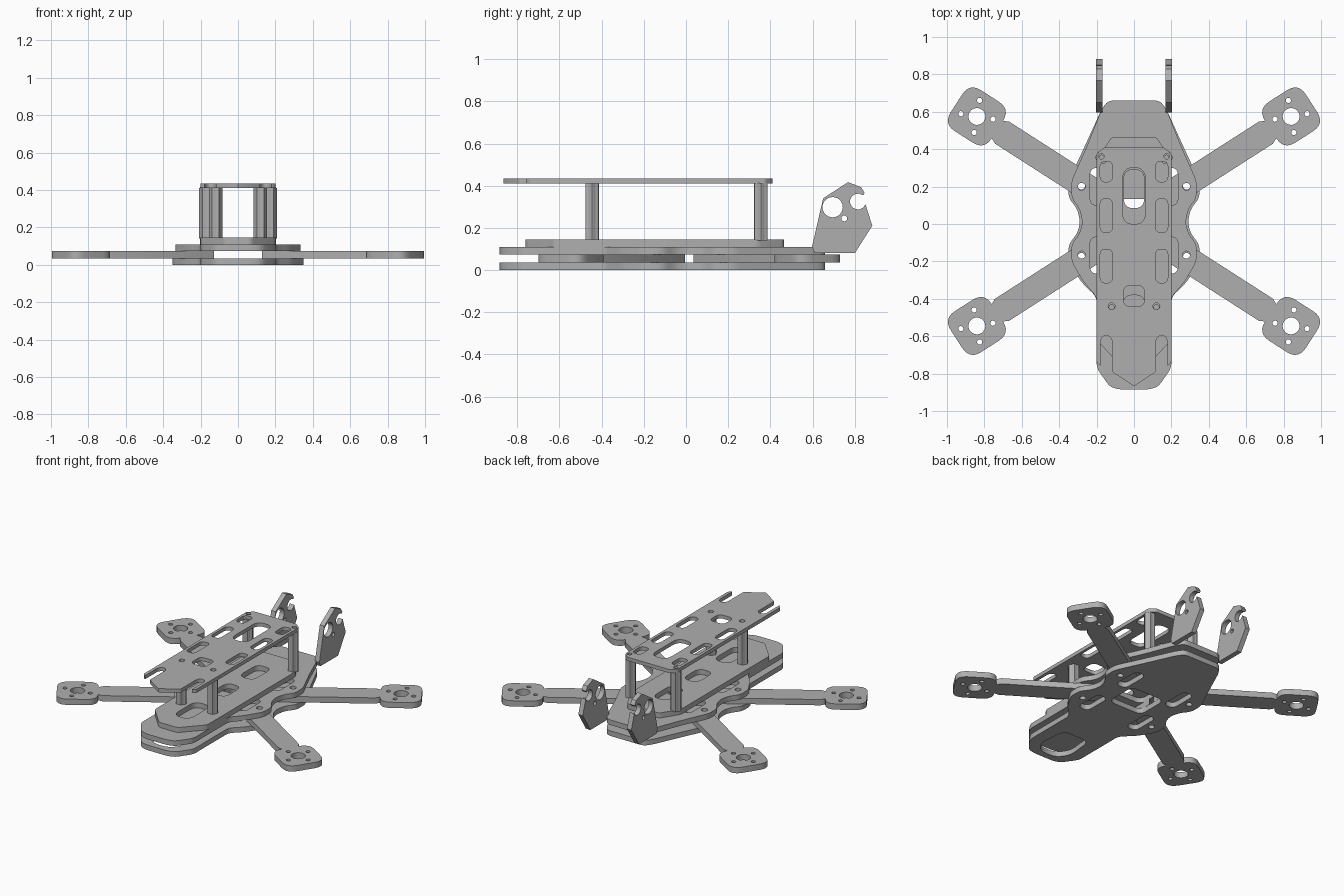
import bpy, bmesh, math
from mathutils import Vector, Matrix

cube = bpy.data.objects.get("Cube")
if cube:
    bpy.data.objects.remove(cube, do_unlink=True)

grey = bpy.data.materials.new("carbon_grey")
grey.use_nodes = True
colour = (0.43, 0.43, 0.43, 1)
grey.diffuse_color = colour
grey.node_tree.nodes["Principled BSDF"].inputs["Base Color"].default_value = colour


def fillet(points, radius, steps=5):
    """Round every corner of a closed outline."""
    out = []
    for i, p in enumerate(points):
        p = Vector(p)
        to_a = Vector(points[i - 1]) - p
        to_b = Vector(points[(i + 1) % len(points)]) - p
        a = p + to_a.normalized() * min(radius, to_a.length * 0.45)
        b = p + to_b.normalized() * min(radius, to_b.length * 0.45)
        for k in range(steps):
            t = k / (steps - 1)
            out.append(a * (1 - t) ** 2 + p * 2 * t * (1 - t) + b * t * t)
    return out


def circle(x, y, r, n=20):
    return [(x + r * math.cos(math.tau * i / n), y + r * math.sin(math.tau * i / n)) for i in range(n)]


def slot(x, y0, y1, width, radius=None):
    h = width / 2
    return fillet([(x - h, y0), (x + h, y0), (x + h, y1), (x - h, y1)], radius or h, 7)


def both_sides(half):
    """Complete a half outline with its mirror across x = 0."""
    return half + [(-x, y) for x, y in reversed(half) if x > 0]


def finish(obj, mesh):
    mesh.materials.clear()
    mesh.materials.append(grey)
    bpy.ops.object.select_all(action="DESELECT")
    obj.select_set(True)
    bpy.context.view_layer.objects.active = obj
    bpy.ops.object.shade_smooth_by_angle(angle=math.radians(30))


def plate(name, loops, z0, z1, matrix=None):
    """Flat sheet: the first loop is the outline, the others are holes."""
    curve = bpy.data.curves.new(name + "_outline", "CURVE")
    curve.dimensions = "2D"
    curve.fill_mode = "BOTH"
    curve.extrude = (z1 - z0) / 2
    for loop in loops:
        spline = curve.splines.new("POLY")
        spline.points.add(len(loop) - 1)
        for point, co in zip(spline.points, loop):
            point.co = (co[0], co[1], 0, 1)
        spline.use_cyclic_u = True
    helper = bpy.data.objects.new(name + "_helper", curve)
    bpy.context.collection.objects.link(helper)
    bpy.context.view_layer.update()
    mesh = bpy.data.meshes.new_from_object(helper.evaluated_get(bpy.context.evaluated_depsgraph_get()))
    bpy.data.objects.remove(helper, do_unlink=True)
    bm = bmesh.new()
    bm.from_mesh(mesh)
    bmesh.ops.remove_doubles(bm, verts=bm.verts, dist=0.0001)
    bmesh.ops.translate(bm, verts=bm.verts, vec=(0, 0, (z0 + z1) / 2))
    if matrix:
        bmesh.ops.transform(bm, matrix=matrix, verts=bm.verts)
    bmesh.ops.recalc_face_normals(bm, faces=bm.faces)
    bm.to_mesh(mesh)
    bm.free()
    mesh.name = name
    obj = bpy.data.objects.new(name, mesh)
    bpy.context.collection.objects.link(obj)
    finish(obj, mesh)
    return obj


# Bottom and middle body plates that clamp the arms
body = both_sides([
    (0.14, 0.66), (0.175, 0.61), (0.25, 0.42), (0.335, 0.23), (0.335, 0.14), (0.29, 0.08),
    (0.275, 0.01), (0.29, -0.05), (0.335, -0.11), (0.335, -0.2), (0.27, -0.31), (0.2, -0.39),
    (0.2, -0.77), (0.13, -0.87), (0.08, -0.885)])
body_holes = [slot(0, -0.09, 0.135, 0.26, 0.05)]
for s in (-1, 1):
    body_holes += [slot(s * 0.195, 0.1, 0.3, 0.08), slot(s * 0.195, -0.265, -0.07, 0.08)]
    body_holes += [circle(s * 0.28, 0.2, 0.02), circle(s * 0.28, -0.165, 0.02)]
wide_body = [(x * 1.045, y) if abs(x) > 0.21 else (x, y) for x, y in body]
front_window = fillet([(-0.06, -0.84), (0.06, -0.84), (0.12, -0.76), (0.1, -0.56), (-0.1, -0.56), (-0.12, -0.76)], 0.05)
plate("bottom_plate", [fillet(wide_body, 0.03)] + body_holes + [front_window], 0, 0.035)
plate("middle_plate", [fillet(body, 0.03)] + body_holes, 0.075, 0.11)

# Narrow deck above the body
deck = both_sides([(0.12, 0.465), (0.2, 0.34), (0.2, -0.62), (0.07, -0.76)])
plate("deck_plate", [fillet(deck, 0.02), slot(0, 0.085, 0.29, 0.11), slot(0, -0.22, -0.04, 0.11),
                     slot(0, -0.62, -0.38, 0.12)], 0.11, 0.145)

# Top plate with open slots at the front
prong_slot = [(0.178, -0.76), (0.178, -0.62), (0.165, -0.6), (0.148, -0.593), (0.131, -0.6), (0.118, -0.62), (0.118, -0.79)]
top = both_sides([(0.16, 0.41), (0.2, 0.375), (0.2, -0.74)] + prong_slot + [(0, -0.867)])
top_holes = [slot(0, 0, 0.3, 0.12), slot(0, -0.44, -0.33, 0.11, 0.035)]
for s in (-1, 1):
    top_holes += [slot(s * 0.148, y, y + 0.18, 0.066) for y in (-0.315, -0.045)]
    top_holes += [slot(s * 0.148, 0.225, 0.335, 0.066), circle(s * 0.175, 0.362, 0.015), circle(s * 0.12, -0.44, 0.018)]
plate("top_plate", [fillet(top, 0.008, 3)] + top_holes, 0.41, 0.435)

# Four arms, each with a rounded motor pad
pad = 0.13
square = fillet([(-pad, -pad), (pad, -pad), (pad, pad), (-pad, pad)], 0.075, 7)
arm = square + [(-pad - 0.03, 0.07), (-0.8, 0.07), (-0.89, -0.07), (-pad - 0.03, -0.07)]
arm_holes = [circle(0, 0, 0.045, 28), circle(-0.67, -0.01, 0.02)]
for k in range(4):
    a = math.radians(67 + 90 * k)
    arm_holes.append(circle(0.087 * math.cos(a), 0.087 * math.sin(a), 0.014, 14))
for end, sy, cy in (("rear", 1, 0.575), ("front", -1, -0.545)):
    for side, sx in (("left", 1), ("right", -1)):
        matrix = (Matrix.Translation((sx * 0.84, cy, 0)) @ Matrix.Diagonal((sx, sy, 1, 1))
                  @ Matrix.Rotation(math.radians(32.7), 4, "Z"))
        plate(f"{end}_{side}_arm", [arm] + arm_holes, 0.035, 0.075, matrix)

# Upright tail brackets with a round hole and an open hook
hook = [(0.815 + 0.038 * math.cos(math.radians(a)), 0.325 + 0.038 * math.sin(math.radians(a)))
        for a in range(-20, -311, -29)]
bracket = [(0.597, 0.11), (0.61, 0.08), (0.8, 0.08), (0.883, 0.21)] + hook + [
    (0.847, 0.365), (0.83, 0.393), (0.768, 0.417), (0.65, 0.34)]
bracket_holes = [circle(0.695, 0.298, 0.048, 28), circle(0.75, 0.245, 0.014, 14)]
upright = Matrix(((0, 0, 1, 0), (1, 0, 0, 0), (0, 1, 0, 0), (0, 0, 0, 1)))
for side, x in (("left", 0.185), ("right", -0.185)):
    plate(f"{side}_tail_bracket", [bracket] + bracket_holes, x - 0.017, x + 0.017, upright)

# Fluted standoffs with a bore, joining the deck to the top plate
flutes = [((0.033 + 0.003 * math.cos(6 * t)) * math.cos(t), (0.033 + 0.003 * math.cos(6 * t)) * math.sin(t))
          for t in (math.tau * i / 36 for i in range(36))]
for end, x, y in (("front", 0.12, -0.445), ("rear", 0.173, 0.355)):
    for side, s in (("left", 1), ("right", -1)):
        plate(f"{end}_{side}_standoff", [flutes, circle(0, 0, 0.013, 14)], 0.14, 0.412,
              Matrix.Translation((s * x, y, 0)))
